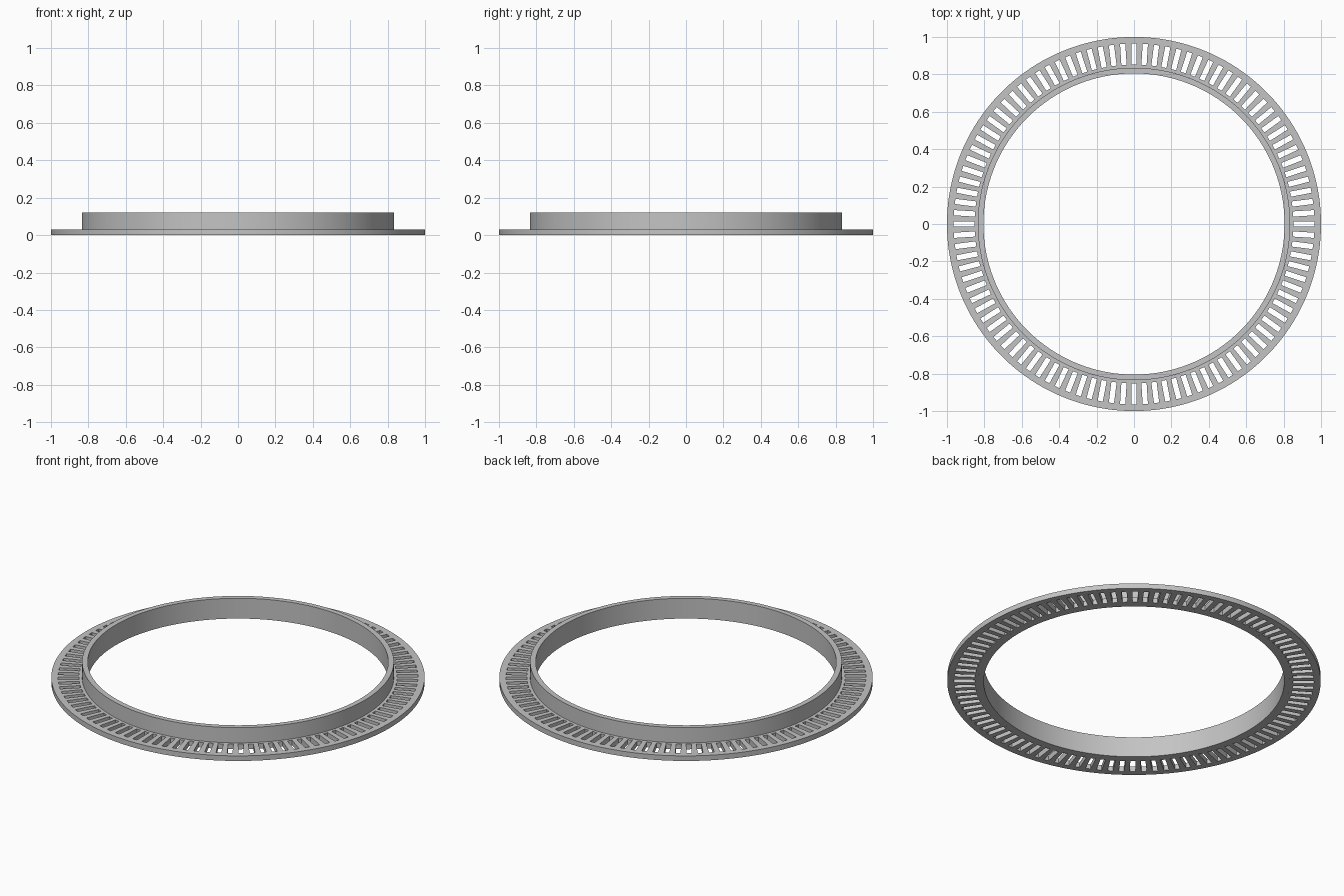
import bpy
import bmesh
from math import sin, cos, asin, pi, radians

cube = bpy.data.objects.get("Cube")
if cube:
    bpy.data.objects.remove(cube, do_unlink=True)

SLOTS = 100
SLOT_WIDTH = 0.028
FLANGE_HEIGHT = 0.03
COLLAR_HEIGHT = 0.12
COLLAR_IN, COLLAR_OUT = 0.805, 0.835
SLOT_IN, SLOT_OUT = 0.852, 0.964

grey = bpy.data.materials.new("light_grey")
grey.use_nodes = True
colour = (0.55, 0.55, 0.55, 1)
grey.diffuse_color = colour
grey.node_tree.nodes["Principled BSDF"].inputs["Base Color"].default_value = colour


def finish(name, bm):
    bmesh.ops.recalc_face_normals(bm, faces=bm.faces)
    mesh = bpy.data.meshes.new(name)
    bm.to_mesh(mesh)
    bm.free()
    mesh.materials.append(grey)
    obj = bpy.data.objects.new(name, mesh)
    bpy.context.collection.objects.link(obj)
    bpy.ops.object.select_all(action="DESELECT")
    obj.select_set(True)
    bpy.context.view_layer.objects.active = obj
    bpy.ops.object.shade_smooth_by_angle(angle=radians(30))
    return obj


# Flat flange: concentric rows of points, leaving the slot cells open
bm = bmesh.new()
rows = []
for r in (COLLAR_OUT, SLOT_IN, SLOT_OUT, 1.0):
    half = asin(SLOT_WIDTH / 2 / r)
    row = []
    for i in range(SLOTS):
        for side in (-half, half):
            a = 2 * pi * i / SLOTS + side
            row.append(bm.verts.new((r * cos(a), r * sin(a), 0)))
    rows.append(row)
count = 2 * SLOTS
for k in range(3):
    for j in range(count):
        if k == 1 and j % 2 == 0:
            continue
        n = (j + 1) % count
        bm.faces.new((rows[k][j], rows[k + 1][j], rows[k + 1][n], rows[k][n]))
result = bmesh.ops.extrude_face_region(bm, geom=bm.faces[:], use_keep_orig=True)
top = [v for v in result["geom"] if isinstance(v, bmesh.types.BMVert)]
bmesh.ops.translate(bm, verts=top, vec=(0, 0, FLANGE_HEIGHT))
finish("slotted_flange", bm)

# Upright collar: a rectangular profile spun around the axis
bm = bmesh.new()
profile = [(COLLAR_IN, 0), (COLLAR_OUT, 0),
           (COLLAR_OUT, COLLAR_HEIGHT), (COLLAR_IN, COLLAR_HEIGHT)]
verts = [bm.verts.new((r, 0, z)) for r, z in profile]
edges = [bm.edges.new((verts[i], verts[(i + 1) % 4])) for i in range(4)]
bmesh.ops.spin(bm, geom=verts + edges, cent=(0, 0, 0), axis=(0, 0, 1),
               angle=2 * pi, steps=count, use_merge=True)
bmesh.ops.remove_doubles(bm, verts=bm.verts, dist=0.0001)
finish("collar", bm)
